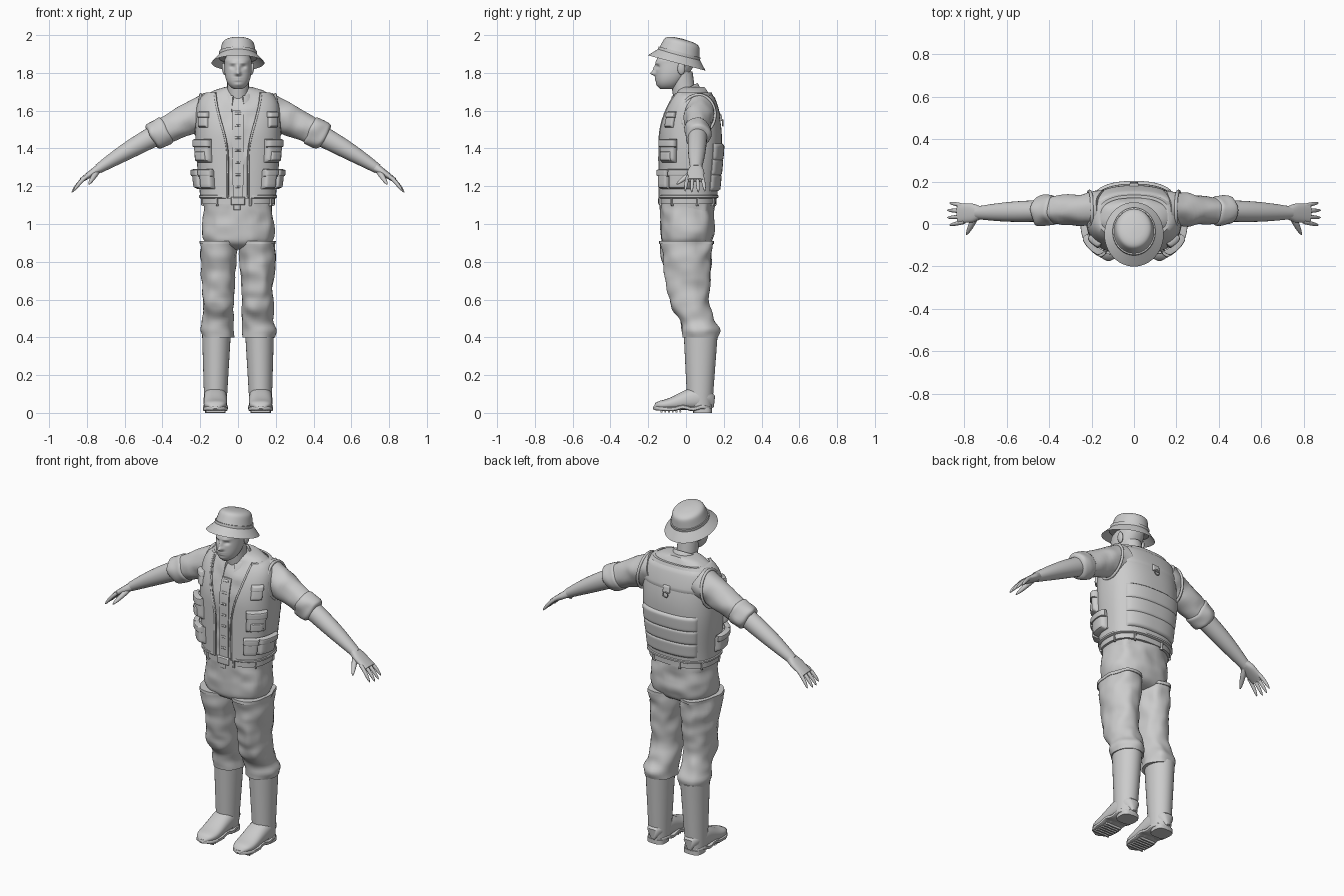
import bpy, bmesh, math
from math import sin, cos, radians, exp, pi
from mathutils import Vector, noise

cube = bpy.data.objects.get("Cube")
if cube:
    bpy.data.objects.remove(cube)

material = bpy.data.materials.new("clay_grey")
material.use_nodes = True
material.diffuse_color = (.6, .6, .6, 1)
shader = material.node_tree.nodes["Principled BSDF"]
shader.inputs["Base Color"].default_value = material.diffuse_color

ACROSS, UP = Vector((0, 1, 0)), Vector((0, 0, 1))
SIDES = (1, -1)


def mix(a, b, t):
    return a + (b - a) * t


def ease(t):
    t = min(max(t, 0), 1)
    return t * t * (3 - 2 * t)


def rounded(t, sharpness):
    """Full in the middle, closing towards both ends."""
    return max(1 - abs(2 * t - 1) ** sharpness, .03) ** .5


def power(value, square):
    return math.copysign(abs(value) ** (2 / square), value)


def finish(obj, name, angle):
    obj.name = obj.data.name = name
    obj.data.materials.append(material)
    obj.data.polygons.foreach_set("use_smooth", [True] * len(obj.data.polygons))
    obj.data.set_sharp_from_angle(angle=radians(angle))


def skin(name, rings, angle=45):
    """Join closed loops of points into a capped solid."""
    bm = bmesh.new()
    loops = [[bm.verts.new(point) for point in ring] for ring in rings]
    for low, high in zip(loops, loops[1:]):
        for i in range(len(low)):
            bm.faces.new((low[i - 1], low[i], high[i], high[i - 1]))
    bm.faces.new(loops[0])
    bm.faces.new(loops[-1])
    bmesh.ops.recalc_face_normals(bm, faces=bm.faces)
    mesh = bpy.data.meshes.new(name)
    bm.to_mesh(mesh)
    bm.free()
    obj = bpy.data.objects.new(name, mesh)
    bpy.context.collection.objects.link(obj)
    finish(obj, name, angle)


def tube(name, path, size, steps=16, around=24, ref=ACROSS, square=2, flat=False, warp=None, side=1, angle=45):
    """Loft ovals along a path; path and size are functions of 0 to 1."""
    middle = [Vector(path(i / steps)) for i in range(steps + 1)]
    rings = []
    for i, centre in enumerate(middle):
        along = UP if flat else middle[min(i + 1, steps)] - middle[max(i - 1, 0)]
        u = ref.cross(along).normalized()
        v = along.cross(u).normalized()
        wide, deep = size(i / steps)
        ring = []
        for j in range(around):
            turn = 2 * pi * j / around
            point = centre + u * wide * power(cos(turn), square) + v * deep * power(sin(turn), square)
            point.x *= side
            ring.append(warp(point) if warp else point)
        rings.append(ring)
    skin(name, rings, angle)


def upright(name, bottom, top, extent, **options):
    """Vertical loft; extent gives inner, outer, front and back at a height."""
    def path(t):
        inner, outer, front, back = extent(mix(bottom, top, t))
        return (inner + outer) / 2, (front + back) / 2, mix(bottom, top, t)

    def size(t):
        inner, outer, front, back = extent(mix(bottom, top, t))
        return (outer - inner) / 2, (back - front) / 2
    tube(name, path, size, flat=True, **options)


def folds(point):
    """Soft cloth wrinkles."""
    spot = point * 14
    return point + Vector((noise.noise(spot), noise.noise(spot + UP * 5), 0)) * .012


def body(z):
    """Half width, front and back of the torso."""
    chest = ease((z - 1.1) / .35)
    shoulder = min(max((z - 1.45) / .28, 0), .98)
    width = mix(.18, .205, chest) * (1 - shoulder ** 6) ** .5
    return width, -.125 + .1 * shoulder ** 2, mix(.145, .17, chest) - .07 * shoulder ** 2


def on_body(turn, z, lift=0):
    """Point on the torso; the front is at -90 degrees."""
    width, front, back = body(z)
    turn = radians(turn)
    return Vector(((width + lift) * power(cos(turn), 2.5),
                   (front + back) / 2 + ((back - front) / 2 + lift) * power(sin(turn), 2.5), z))


def patch(name, bottom, top, start, stop, lift, thick, puff=True, cols=16, rows=10, side=1):
    """Panel lying on the torso between two angles, given as functions or numbers."""
    rings = []
    for i in range(rows + 1):
        z = mix(bottom, top, i / rows)
        a, b = (limit(z) if callable(limit) else limit for limit in (start, stop))
        inner, outer = [], []
        for j in range(cols + 1):
            swell = rounded(i / rows, 8) * rounded(j / cols, 8) if puff else 1
            turn = mix(a, b, j / cols)
            inner.append(on_body(turn, z, lift - .006))
            outer.append(on_body(turn, z, lift + thick * mix(.2, 1, swell)))
        rings.append([Vector((p.x * side, p.y, p.z)) for p in inner + outer[::-1]])
    skin(name, rings)


def pocket(name, bottom, top, start, stop, thick, side):
    """Puffy pocket with a flap over its upper part."""
    patch(name, bottom, top, start, stop, .018, thick, side=side)
    patch(name + "_flap", mix(bottom, top, .7), top + .01, start - 1, stop + 1, thick, .025, side=side)


def torus(name, place, turn, scale, thin):
    bpy.ops.mesh.primitive_torus_add(location=place, rotation=turn, major_radius=1, minor_radius=thin,
                                     major_segments=40, minor_segments=8)
    bpy.context.object.scale = scale
    finish(bpy.context.object, name, 60)


def vest_edge(z):
    """Angle of the open front edge, widening towards the neck."""
    x = .05 + .06 * ease((z - 1.35) / .35)
    return -math.degrees(math.acos((x / body(z)[0]) ** 1.25))


def vest_end(z):
    return 180 - vest_edge(z)


# Shirt, placket and buttons
skin("shirt", [[folds(on_body(turn, mix(1.07, 1.725, i / 40))) for turn in range(0, 360, 5)] for i in range(41)])
patch("shirt_placket", 1.14, 1.6, -95, -85, .006, .004, puff=False)
for i in range(7):
    z = 1.19 + i * .065
    patch("shirt_button", z, z + .012, -92, -88, .01, .006, cols=4, rows=4)

# Vest, hem, piping, armholes and pockets
patch("vest", 1.14, 1.695, vest_edge, vest_end, .012, .008, puff=False, cols=60, rows=26)
patch("vest_hem", 1.135, 1.155, vest_edge, vest_end, .012, .014, cols=60, rows=4)
for side in SIDES:
    def front_edge(t):
        z = mix(1.14, 1.69, t)
        return on_body(vest_edge(z), z, .018)

    tube("vest_piping", front_edge, lambda t: (.006, .006), around=8, side=side)
    torus("vest_armhole", (side * .21, .065, 1.58), (0, pi / 2 - side * .12, 0), (.105, .09, .1), .08)
    pocket("chest_pocket", 1.51, 1.585, -50, -28, .015, side)
    pocket("middle_pocket", 1.325, 1.44, -56, -20, .03, side)
    patch("middle_pocket_front", 1.335, 1.385, -50, -27, .04, .015, side=side)
    for start, stop in ((-58, -33), (-31, 2)):
        pocket("lower_pocket", 1.185, 1.28, start, stop, .035, side)

# Back yoke, stacked pouches and ring
patch("back_yoke", 1.56, 1.68, 32, 148, .016, .01)
for i in range(3):
    low = 1.175 + i * .08
    patch("back_pouch", low, low + .09, 42, 138, .018, .016, cols=30)
patch("back_tab", 1.545, 1.585, 87, 93, .024, .008)
torus("back_ring", (0, .195, 1.535), (pi / 2, 0, 0), (.016, .016, .016), .2)

# Belt, loops and buckle
patch("belt", 1.105, 1.137, -90, 269.5, .006, .008, puff=False, cols=72, rows=3)
for turn in range(-120, 240, 45):
    patch("belt_loop", 1.095, 1.145, turn - 2, turn + 2, .012, .008, cols=4)
patch("belt_buckle", 1.1, 1.143, -97, -83, .012, .01)

# Collar: a folded band with two points at the front
rings = []
for i in range(41):
    turn = radians(mix(-68, 248, i / 40))
    height = 1.705 + .035 * sin(turn)
    drop = .045 + .055 * max(0, -sin(turn)) ** 3
    section = ((.064, -.04), (.062, 0), (.068, .006), (.074, 0), (.094, -drop), (.086, -drop))
    rings.append([(cos(turn) * r, sin(turn) * r - .008, height + rise) for r, rise in section])
skin("collar", rings)

# Face features: side offset, height, half width, half height, depth
FEATURES = {
    "nose_tip": (0, 1.797, .014, .012, -.026),
    "nose_bridge": (0, 1.82, .01, .02, -.014),
    "eye_socket": (.03, 1.832, .014, .01, .01),
    "brow": (.026, 1.852, .02, .006, -.005),
    "lips": (0, 1.766, .02, .01, -.008),
    "mouth_line": (0, 1.766, .022, .003, .005),
    "chin": (0, 1.738, .02, .01, -.005),
}


def sculpt_face(point):
    if point.y < -.08:
        for x, z, wide, tall, depth in FEATURES.values():
            point.y += depth * exp(-((abs(point.x) - x) / wide) ** 2 - ((point.z - z) / tall) ** 2)
    return point


def head_extent(z):
    rise = min((z - 1.71) / .14, 1)
    crown = ease((z - 1.86) / .06)
    width = .072 * (1 - (1 - rise) ** 3) ** .5 * (1 - .3 * crown)
    return -width, width, -.16 + .03 * (1 - rise) ** 6 + .05 * crown, mix(-.07, .05, rise ** .7) - .02 * crown


# Neck, head and ears
tube("neck", lambda t: (0, -.025 * t, mix(1.62, 1.8, t)), lambda t: (.057, .06))
upright("head", 1.715, 1.91, head_extent, steps=48, around=96, square=2.2, warp=sculpt_face, angle=80)
for side in SIDES:
    tube("ear", lambda t: (.072 + .006 * t, -.025, mix(1.79, 1.855, t)),
         lambda t: (.01 * rounded(t, 2), .02 * rounded(t, 2)), flat=True, side=side)


def tilt(point):
    """Place the hat on the head with its front raised."""
    c, s = cos(.26), sin(.26)
    return Vector((point.x, -.047 + point.y * c + point.z * s, 1.86 - point.y * s + point.z * c))


# Bucket hat: flared brim, band and crown
def brim_size(t):
    flare = .042 * sin(pi * t)
    return .098 + flare, .115 + flare


def crown_size(t):
    closing = (1 - t ** 12) ** .5 + .02
    return mix(.1, .078, t) * closing, mix(.114, .09, t) * closing


tube("hat_brim", lambda t: (0, 0, .03 - .042 * sin(pi * t) + .008 * t), brim_size, around=48, flat=True, warp=tilt)
tube("hat_band", lambda t: (0, 0, mix(.03, .052, t)), lambda t: (.101, .115), around=48, steps=2, flat=True, warp=tilt)
tube("hat_crown", lambda t: (0, 0, mix(.02, .124, t)), crown_size, around=48, steps=32, flat=True, warp=tilt)


# Trousers, closing below the crotch
def hips(z):
    fall = (1.12 - z) / .26
    closing = max(1 - fall ** 10, .05) ** .5
    width = mix(.178, .192, ease(fall * 2)) * closing
    return -width, width, .008 - .143 * closing, .008 + .14 * closing


upright("trousers", 1.12, .865, hips, steps=30, around=48, square=2.4, warp=folds)
patch("trouser_fly", 1.075, 1.105, -94, -88, .01, .005)


def wader(z):
    """Thigh narrowing to the knee, then baggy folds pushed back over the boot."""
    thigh = min((.9 - z) / .3, 1)
    calf = ease((.6 - z) / .16)
    gather = exp(-((z - .44) / .03) ** 2)
    return (.005 + .02 * ease(thigh), .198 - .012 * ease(thigh) + .016 * gather,
            mix(-.138, -.09, thigh) + .075 * calf - .006 * gather, mix(.145, .116, thigh) + .048 * calf + .01 * gather)


def rim(z):
    inner, outer, front, back = wader(.9)
    return inner - .003, outer + .003, front - .004, back + .004


def boot(z):
    down = (.42 - z) / .4
    return mix(.038, .062, down), mix(.19, .178, down), mix(-.012, .008, down), mix(.168, .138, down)


def foot_y(t):
    return mix(.138, -.172, t)


def foot_height(t):
    return mix(.125, .055, ease(t * 1.5 - .3)) * rounded(t, 6)


def sole_z(t):
    return .02 + .012 * sin(3 * pi * t) ** 2 * (t < .67) + .03 * max(t - .8, 0)


# Legs and boots
for side in SIDES:
    upright("wader_leg", .4, .905, wader, steps=40, around=36, square=2.2, warp=folds, side=side)
    upright("wader_rim", .893, .91, rim, steps=2, around=36, square=2.2, warp=folds, side=side)
    upright("boot_shaft", .03, .42, boot, around=32, side=side)
    tube("boot_foot", lambda t: (.12, foot_y(t), .015 + foot_height(t) / 2),
         lambda t: (.062 * rounded(t, 5), foot_height(t) / 2), around=28, ref=UP, square=2.4, side=side)
    tube("boot_sole", lambda t: (.12, foot_y(t), sole_z(t)),
         lambda t: (.066 * rounded(t, 5), .011), ref=UP, square=6, side=side)
    tube("boot_heel", lambda t: (.12, .088, .025 * t), lambda t: (.054, .05), steps=2, square=3, flat=True, side=side)
    for i in range(6):
        tube("sole_tread", lambda t: (mix(.07, .17, t), i * .02 - .13, .008), lambda t: (.007, .005),
             steps=2, around=8, square=6, side=side)


def arm(x, drop=0):
    """Point on the sloping centre line of the arm."""
    return x, .075 - .03 * x, 1.66 - .35 * x - .2 * x * x - drop


def arm_part(name, start, stop, size, **options):
    tube(name, lambda t: arm(mix(start, stop, t)), size, **options)


def sleeve_size(t):
    return mix(.095, .066, t), mix(.084, .06, t)


def cuff_size(t):
    roll = mix(.08, .071, t) * rounded(t, 8)
    return roll, roll * .94


def forearm_size(t):
    radius = mix(.056, .026, t) + .005 * sin(pi * t)
    return radius, mix(.9, 1.15, t) * radius


# Arms and hands
for side in SIDES:
    arm_part("sleeve", .14, .43, sleeve_size, around=32, warp=folds, side=side)
    arm_part("rolled_cuff", .37, .465, cuff_size, around=32, warp=folds, side=side)
    arm_part("forearm", .42, .74, forearm_size, side=side)
    arm_part("palm", .71, .83, lambda t: (mix(.026, .012, t), mix(.028, .045, ease(2 * t))), square=2.4, side=side)
    for i in range(4):
        def finger(t):
            x, _, z = arm(mix(.8, .88 if i in (1, 2) else .87, t), .03 * t * t)
            return x, mix(.085 - .025 * i, .1 - .035 * i, t), z

        tube("finger", finger, lambda t: (.0105 * rounded(t / 2 + .5, 4), .01 * rounded(t / 2 + .5, 4)),
             around=12, side=side)
    tube("thumb", lambda t: (mix(.745, .79, t), mix(.04, -.05, t), mix(1.28, 1.21, t)),
         lambda t: (.016 * rounded(t / 2 + .5, 2), .015 * rounded(t / 2 + .5, 2)), around=12, ref=UP, side=side)
